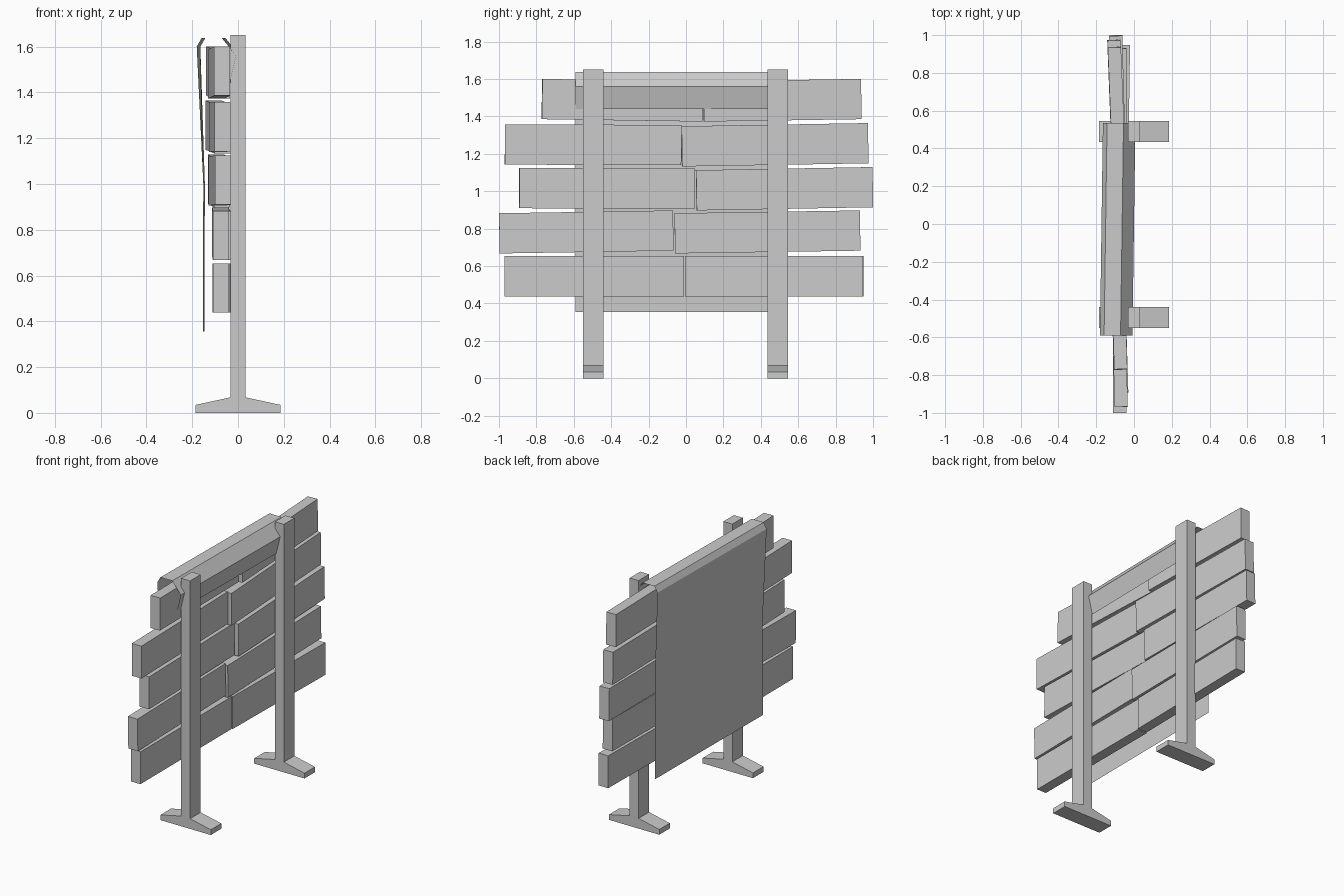
import bpy, bmesh
from math import atan2
from mathutils import Matrix, Vector

if "Cube" in bpy.data.objects:
    bpy.data.objects.remove(bpy.data.objects["Cube"])


def finish(name, bm):
    bmesh.ops.recalc_face_normals(bm, faces=bm.faces)
    mesh = bpy.data.meshes.new(name)
    bm.to_mesh(mesh)
    bm.free()
    obj = bpy.data.objects.new(name, mesh)
    bpy.context.collection.objects.link(obj)
    return obj


# Post with sloped foot: half profile mirrored, extruded along y
def post(name, y0, y1):
    half = [(0.185, 0), (0.185, 0.035), (0.033, 0.068), (0.033, 1.65)]
    prof = half + [(-x, z) for x, z in reversed(half)]
    bm = bmesh.new()
    face = bm.faces.new([bm.verts.new((x, y0, z)) for x, z in prof])
    ext = bmesh.ops.extrude_face_region(bm, geom=[face])
    verts = [g for g in ext["geom"] if isinstance(g, bmesh.types.BMVert)]
    bmesh.ops.translate(bm, verts=verts, vec=(0, y1 - y0, 0))
    # edge loop around the middle of the post
    bmesh.ops.bisect_plane(bm, geom=bm.verts[:] + bm.edges[:] + bm.faces[:],
                           plane_co=(0, 0, 0.86), plane_no=(0, 0, 1))
    finish(name, bm)


# Board: a box laid between two end centres (y, x, z)
def board(name, a, b, height=0.215, thick=0.07):
    pa, pb = Vector((a[1], a[0], a[2])), Vector((b[1], b[0], b[2]))
    d = pb - pa
    mat = (Matrix.Translation((pa + pb) / 2)
           @ Matrix.Rotation(atan2(-d.x, d.y), 4, 'Z')
           @ Matrix.Rotation(atan2(d.z, d.y), 4, 'X')
           @ Matrix.Diagonal((thick, d.length, height, 1)))
    bm = bmesh.new()
    bmesh.ops.create_cube(bm, size=1, matrix=mat)
    finish(name, bm)


post("post_left", -0.55, -0.44)
post("post_right", 0.435, 0.545)

# Five rows of uneven boards, two per row, bottom to top
rows = [
    [((-0.97, -0.074, 0.546), (-0.012, -0.076, 0.546)),
     ((-0.005, -0.07, 0.546), (0.948, -0.056, 0.546))],
    [((-0.998, -0.075, 0.775), (-0.068, -0.078, 0.79)),
     ((-0.06, -0.068, 0.775), (0.931, -0.075, 0.79))],
    [((-0.892, -0.065, 1.017), (0.046, -0.093, 1.013)),
     ((0.055, -0.07, 1.005), (0.998, -0.097, 1.022))],
    [((-0.968, -0.068, 1.25), (-0.026, -0.092, 1.247)),
     ((-0.023, -0.068, 1.24), (0.973, -0.107, 1.257))],
    [((-0.77, -0.07, 1.493), (0.09, -0.095, 1.48)),
     ((0.094, -0.07, 1.48), (0.936, -0.104, 1.493))],
]
for i, row in enumerate(rows, 1):
    for side, (a, b) in zip(("left", "right"), row):
        board(f"board_{i}_{side}", a, b)

# Cloth sheet draped over the top edge, slightly skewed
profile = [(-0.15, 0.355), (-0.148, 1.0), (-0.172, 1.6), (-0.15, 1.638),
           (-0.063, 1.638), (0.0, 1.56), (-0.03, 1.44)]
bm = bmesh.new()
edges = []
for y in (-0.59, 0.535):
    edges.append([bm.verts.new((x + y * (0.006 if z < 1.2 else 0.014), y, z))
                  for x, z in profile])
for j in range(len(profile) - 1):
    bm.faces.new((edges[0][j], edges[0][j + 1], edges[1][j + 1], edges[1][j]))
finish("hanging_cloth", bm)
